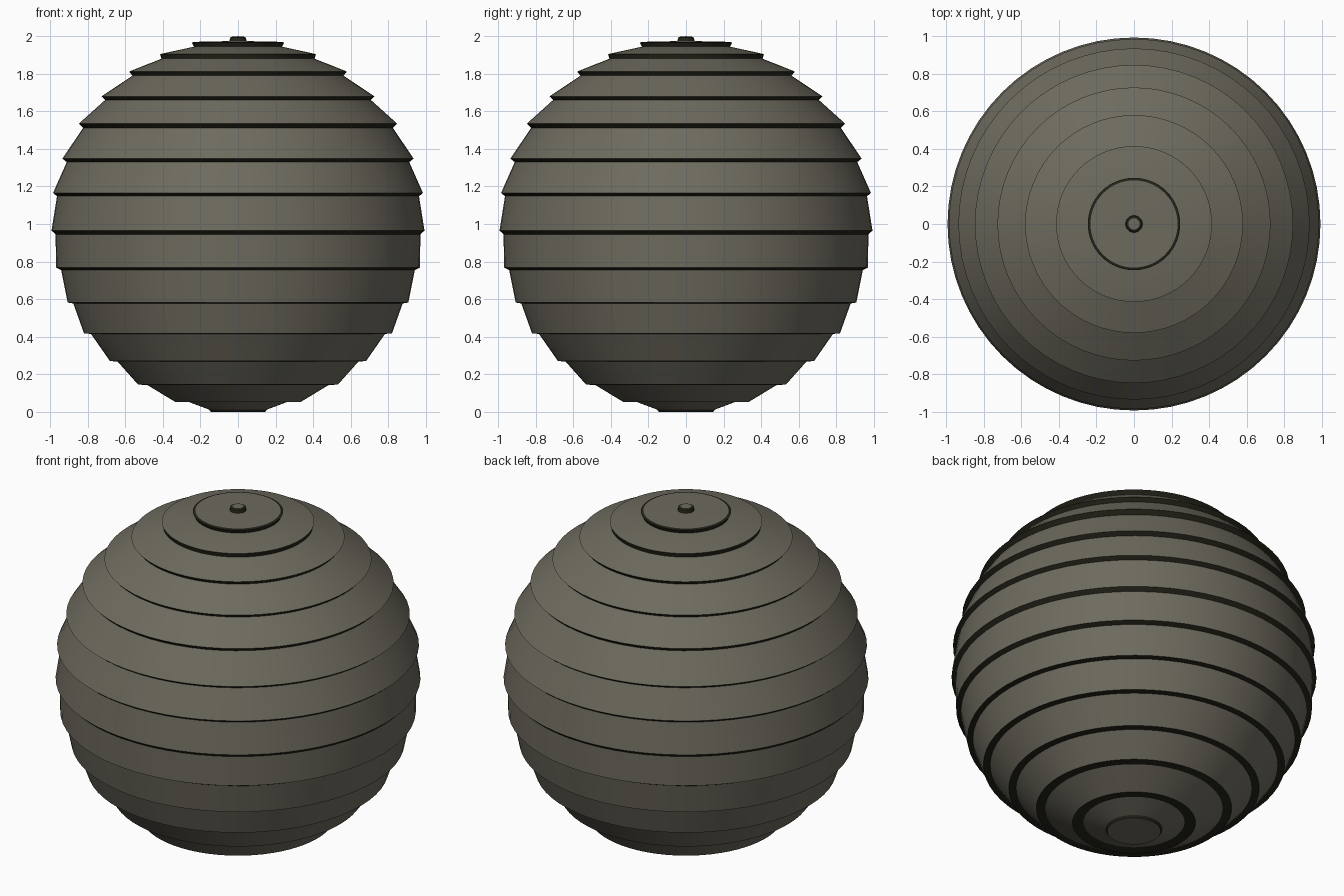
import bpy, bmesh, math

if "Cube" in bpy.data.objects:
    bpy.data.objects.remove(bpy.data.objects["Cube"])

SEG = 64


def material(name, rgb):
    m = bpy.data.materials.new(name)
    m.diffuse_color = (*rgb, 1)
    m.use_nodes = True
    m.node_tree.nodes["Principled BSDF"].inputs["Base Color"].default_value = m.diffuse_color
    return m


SHELL = material("olive grey shell", (0.155, 0.145, 0.112))
GROOVE = material("dark groove", (0.018, 0.017, 0.010))


def lathe(name, profile, dark):
    """Spin (radius, z) points, listed top to bottom; dark = indices of dark strips."""
    bm = bmesh.new()
    rings = []
    for r, z in profile:
        if r == 0:
            rings.append([bm.verts.new((0, 0, z))] * SEG)
        else:
            rings.append([bm.verts.new((r * math.cos(2 * math.pi * i / SEG),
                                        r * math.sin(2 * math.pi * i / SEG), z))
                          for i in range(SEG)])
    for k in range(len(rings) - 1):
        a, b = rings[k], rings[k + 1]
        for i in range(SEG):
            j = (i + 1) % SEG
            corners = list(dict.fromkeys((a[i], b[i], b[j], a[j])))
            bm.faces.new(corners).material_index = 1 if k in dark else 0
    bmesh.ops.recalc_face_normals(bm, faces=bm.faces)
    me = bpy.data.meshes.new(name)
    bm.to_mesh(me)
    bm.free()
    me.materials.append(SHELL)
    me.materials.append(GROOVE)
    ob = bpy.data.objects.new(name, me)
    bpy.context.collection.objects.link(ob)
    bpy.ops.object.select_all(action='DESELECT')
    ob.select_set(True)
    bpy.context.view_layer.objects.active = ob
    bpy.ops.object.shade_smooth_by_angle(angle=math.radians(12))
    return ob


# Overlapping bands: outer lip radius, lip height, then start of the next band
bands = [
    (0.415, 1.905, 0.408, 1.880), (0.580, 1.812, 0.562, 1.790),
    (0.727, 1.680, 0.708, 1.660), (0.847, 1.535, 0.825, 1.512),
    (0.935, 1.348, 0.912, 1.330), (0.985, 1.165, 0.964, 1.148),
    (0.993, 0.965, 0.972, 0.945), (0.968, 0.768, 0.942, 0.755),
    (0.907, 0.582, 0.877, 0.577), (0.820, 0.417, 0.783, 0.415),
    (0.682, 0.270, 0.642, 0.268), (0.532, 0.145, 0.482, 0.142),
    (0.335, 0.053, 0.275, 0.057), (0.155, 0.012, 0.145, 0.000),
]
profile = [(0, 1.950), (0.23, 1.945)]
dark = []
for r, z, r2, z2 in bands:
    dark.append(len(profile))
    profile += [(r, z), (r2, z2)]
profile.append((0, 0.004))
lathe("banded_ball", profile, dark)

# Flat round cap with dark rim
lathe("top_cap", [(0, 1.975), (0.232, 1.970), (0.246, 1.966), (0.235, 1.944), (0, 1.944)], {1, 2})

# Tiny nub on the crown
lathe("top_nub", [(0, 2.0), (0.030, 1.998), (0.042, 1.992), (0.046, 1.970), (0, 1.970)], {1, 2})
